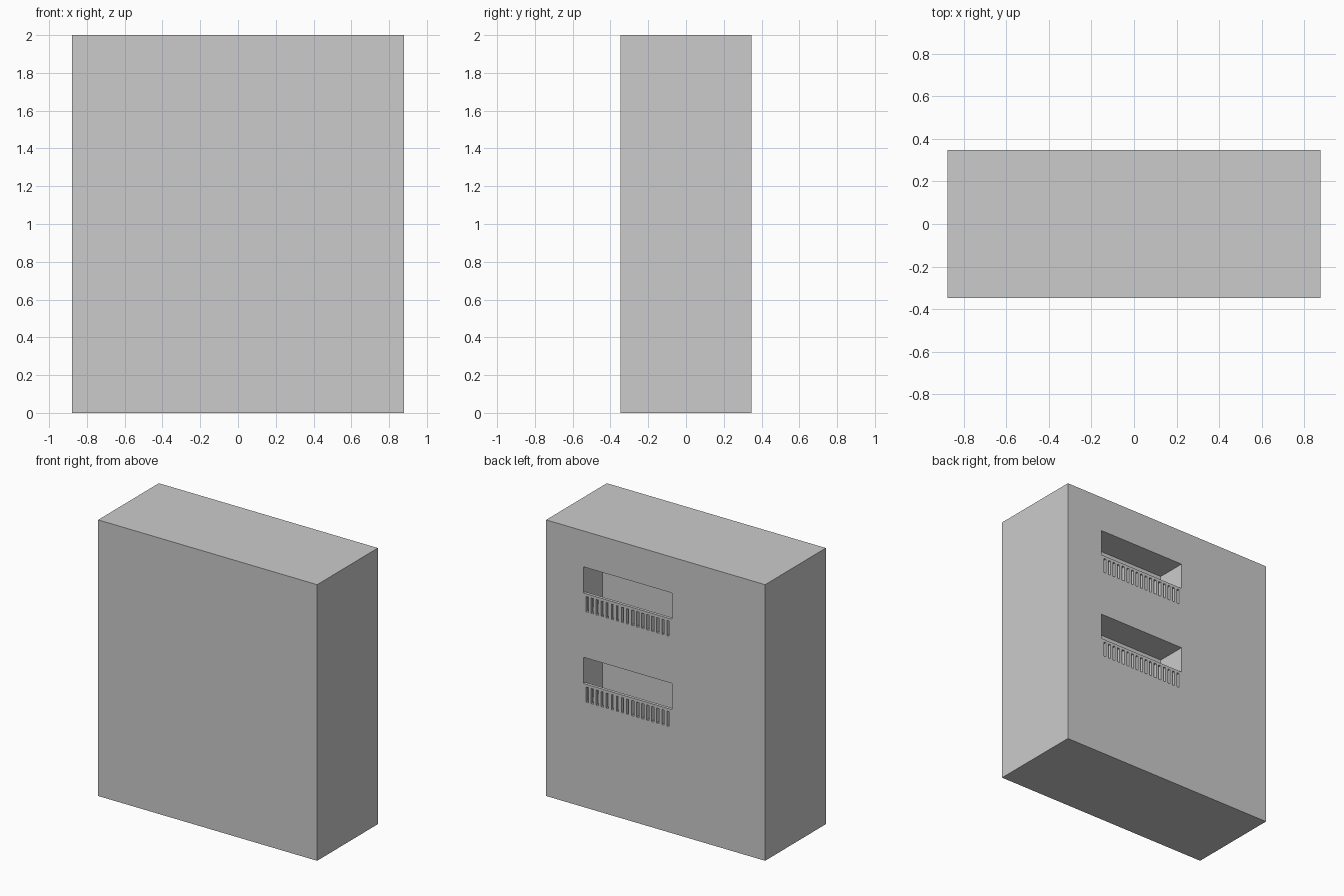
import bpy

if "Cube" in bpy.data.objects:
    bpy.data.objects.remove(bpy.data.objects["Cube"])

W, D, H = 1.755, 0.695, 2.0          # block size
X0, X1 = -0.13, 0.58                 # balcony opening along x
OPEN_H, DEPTH = 0.33, 0.22
FLOORS = (0.755, 1.41)               # balcony floor heights
BACK = D / 2
RAIL_H, RAIL_T, BARS = 0.14, 0.022, 18


def add_box(name, lo, hi):
    """Axis-aligned box between two corners."""
    bpy.ops.mesh.primitive_cube_add(size=1, location=[(a + b) / 2 for a, b in zip(lo, hi)])
    ob = bpy.context.object
    ob.name = name
    ob.scale = [b - a for a, b in zip(lo, hi)]
    bpy.ops.object.transform_apply(location=False, rotation=False, scale=True)
    return ob


# Main building block
block = add_box("building_block", (-W / 2, -D / 2, 0), (W / 2, D / 2, H))

# Recessed balconies cut into the back
for z in FLOORS:
    cutter = add_box("balcony_cutter", (X0, BACK - DEPTH, z), (X1, BACK + 0.1, z + OPEN_H))
    mod = block.modifiers.new("balcony_recess", 'BOOLEAN')
    mod.operation = 'DIFFERENCE'
    mod.solver = 'EXACT'
    mod.object = cutter
    bpy.context.view_layer.objects.active = block
    bpy.ops.object.modifier_apply(modifier=mod.name)
    bpy.data.objects.remove(cutter, do_unlink=True)

# Balcony railings: top rail, bottom rail and evenly spaced bars
y0, y1 = BACK - RAIL_T, BACK
for i, z in enumerate(FLOORS, 1):
    add_box(f"top_rail_{i}", (X0, y0, z + RAIL_H - 0.02), (X1, y1, z + RAIL_H))
    add_box(f"bottom_rail_{i}", (X0, y0, z), (X1, y1, z + 0.01))
    bar = add_box(f"railing_bars_{i}", (X0, y0, z + 0.01), (X0 + RAIL_T, y1, z + RAIL_H - 0.02))
    arr = bar.modifiers.new("bar_row", 'ARRAY')
    arr.count = BARS
    arr.use_relative_offset = False
    arr.use_constant_offset = True
    arr.constant_offset_displace = ((X1 - X0 - RAIL_T) / (BARS - 1), 0, 0)
